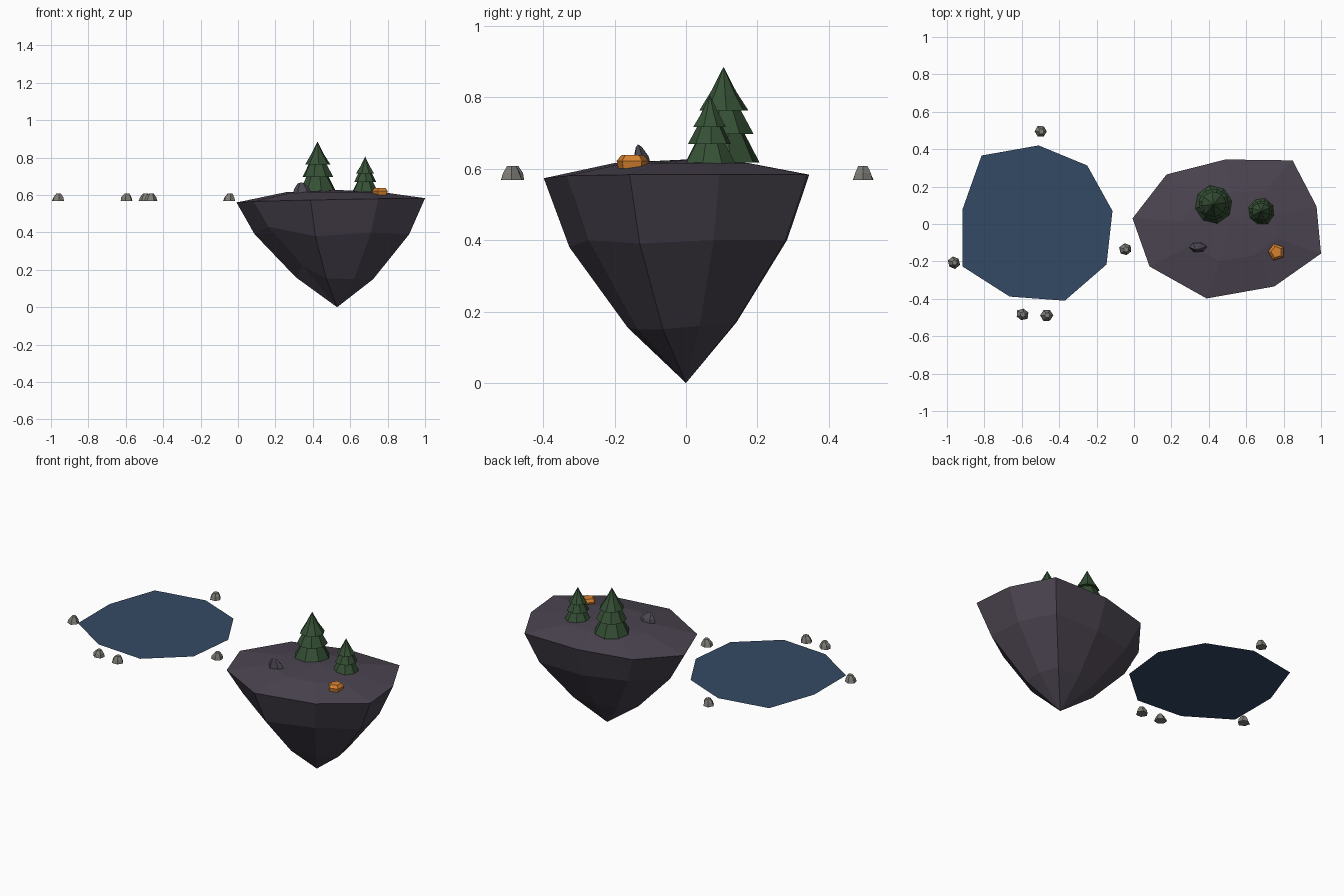
import bpy, bmesh, math, random
from mathutils import Vector

if "Cube" in bpy.data.objects:
    bpy.data.objects.remove(bpy.data.objects["Cube"])

random.seed(4)


def material(name, colour):
    m = bpy.data.materials.new(name)
    m.diffuse_color = (*colour, 1)
    m.use_nodes = True
    m.node_tree.nodes["Principled BSDF"].inputs["Base Color"].default_value = m.diffuse_color
    return m


ROCK = material("dark_purple_rock", (0.070, 0.058, 0.080))
WATER = material("deep_blue", (0.034, 0.068, 0.128))
PINE = material("pine_green", (0.036, 0.080, 0.036))
STONE = material("warm_grey", (0.21, 0.205, 0.185))
BOULDER = material("slate_grey", (0.072, 0.066, 0.086))
ORANGE = material("orange", (0.66, 0.22, 0.03))


def loft(name, rings, mat, bottom=None, top=None):
    """Skin stacked rings; each end is a point if given, else a flat cap."""
    bm = bmesh.new()
    loops = [[bm.verts.new(p) for p in ring] for ring in rings]
    for a, b in zip(loops, loops[1:]):
        n = len(a)
        for i in range(n):
            j = (i + 1) % n
            bm.faces.new((a[i], a[j], b[j], b[i]))
    for loop, tip in ((loops[0], bottom), (loops[-1], top)):
        if tip is None:
            bm.faces.new(loop)
        else:
            v = bm.verts.new(tip)
            for i in range(len(loop)):
                bm.faces.new((loop[i - 1], loop[i], v))
    bmesh.ops.recalc_face_normals(bm, faces=bm.faces)
    mesh = bpy.data.meshes.new(name)
    bm.to_mesh(mesh)
    bm.free()
    mesh.materials.append(mat)
    obj = bpy.data.objects.new(name, mesh)
    bpy.context.collection.objects.link(obj)
    return obj


def ring(x, y, z, rx, ry, n, turn=0.0, jitter=0.0):
    points = []
    for i in range(n):
        a = turn + math.tau * i / n
        k = 1 + random.uniform(-jitter, jitter)
        points.append((x + rx * k * math.cos(a), y + ry * k * math.sin(a), z))
    return points


# Floating island: outline shrinks down to a point, with a gently domed top
CX, CY = 0.53, 0.0
OUTLINE = [(1.0, -0.158), (0.976, 0.094), (0.848, 0.34), (0.49, 0.345), (0.174, 0.265),
           (-0.008, 0.03), (0.083, -0.227), (0.388, -0.398), (0.75, -0.334)]
RIM_Z = [0.583, 0.583, 0.583, 0.583, 0.575, 0.56, 0.566, 0.573, 0.58]
MID_Z = [0.39, 0.40, 0.40, 0.40, 0.41, 0.39, 0.43, 0.38, 0.40]
LOW_Z = [0.15, 0.16, 0.17, 0.17, 0.17, 0.16, 0.22, 0.155, 0.15]


def scaled(k, heights):
    return [(CX + (x - CX) * k, CY + (y - CY) * k, z) for (x, y), z in zip(OUTLINE, heights)]


loft("floating_island",
     [scaled(0.41, LOW_Z), scaled(0.82, MID_Z), scaled(1, RIM_Z), scaled(0.5, [0.616] * 9)],
     ROCK, bottom=(CX, CY, 0), top=(CX, CY + 0.03, 0.627))

# Pond: one flat sheet of water
POND = [(-0.815, 0.366), (-0.917, 0.078), (-0.917, -0.227), (-0.665, -0.388), (-0.37, -0.41),
        (-0.147, -0.217), (-0.115, 0.07), (-0.25, 0.313), (-0.51, 0.42)]
pond_mesh = bpy.data.meshes.new("pond")
pond_mesh.from_pydata([(x, y, 0.583) for x, y in POND], [], [tuple(range(9))])
pond_mesh.materials.append(WATER)
bpy.context.collection.objects.link(bpy.data.objects.new("pond", pond_mesh))


# Pine trees: two skirts and a pointed crown
def pine(name, x, y, z, s, turn):
    tiers = [(0.0, 0.104, 0.085, 0.058), (0.08, 0.084, 0.155, 0.045), (0.145, 0.068, None, 0)]
    for i, (z0, r0, z1, r1) in enumerate(tiers):
        t = turn + 0.35 * i
        rings = [ring(x, y, z + z0 * s, r0 * s, r0 * s, 8, t, 0.05)]
        tip = None
        if z1 is None:
            rings.append(ring(x, y, z + 0.2 * s, 0.035 * s, 0.035 * s, 8, t))
            tip = (x, y, z + 0.268 * s)
        else:
            rings.append(ring(x, y, z + z1 * s, r1 * s, r1 * s, 8, t))
        loft(f"{name}_tier_{i + 1}", rings, PINE, top=tip)


pine("large_pine", 0.425, 0.105, 0.617, 1.0, 0.2)
pine("small_pine", 0.68, 0.067, 0.61, 0.73, 0.5)

# Pebbles around the pond
for i, (x, y) in enumerate([(-0.498, 0.495), (-0.962, -0.206), (-0.597, -0.484),
                            (-0.467, -0.488), (-0.045, -0.136)]):
    t = i * 0.7
    loft(f"pebble_{i + 1}",
         [ring(x, y, 0.568, 0.034, 0.033, 6, t, 0.08),
          ring(x, y, 0.588, 0.028, 0.026, 6, t, 0.08),
          ring(x + 0.003, y, 0.607, 0.014, 0.015, 6, t)], STONE)

# Jagged boulder on the island
loft("boulder",
     [ring(0.343, -0.122, 0.595, 0.055, 0.033, 6, 0.1, 0.08),
      ring(0.34, -0.125, 0.635, 0.042, 0.022, 6, 0.1, 0.08),
      ring(0.338, -0.132, 0.661, 0.020, 0.009, 6, 0.1)], BOULDER,
     top=(0.338, -0.134, 0.668))

# Orange faceted stone
loft("orange_stone",
     [ring(0.762, -0.15, 0.60, 0.040, 0.042, 5, 0.6),
      ring(0.762, -0.15, 0.622, 0.046, 0.047, 5, 0.6),
      ring(0.762, -0.15, 0.638, 0.030, 0.032, 5, 0.6)], ORANGE)
